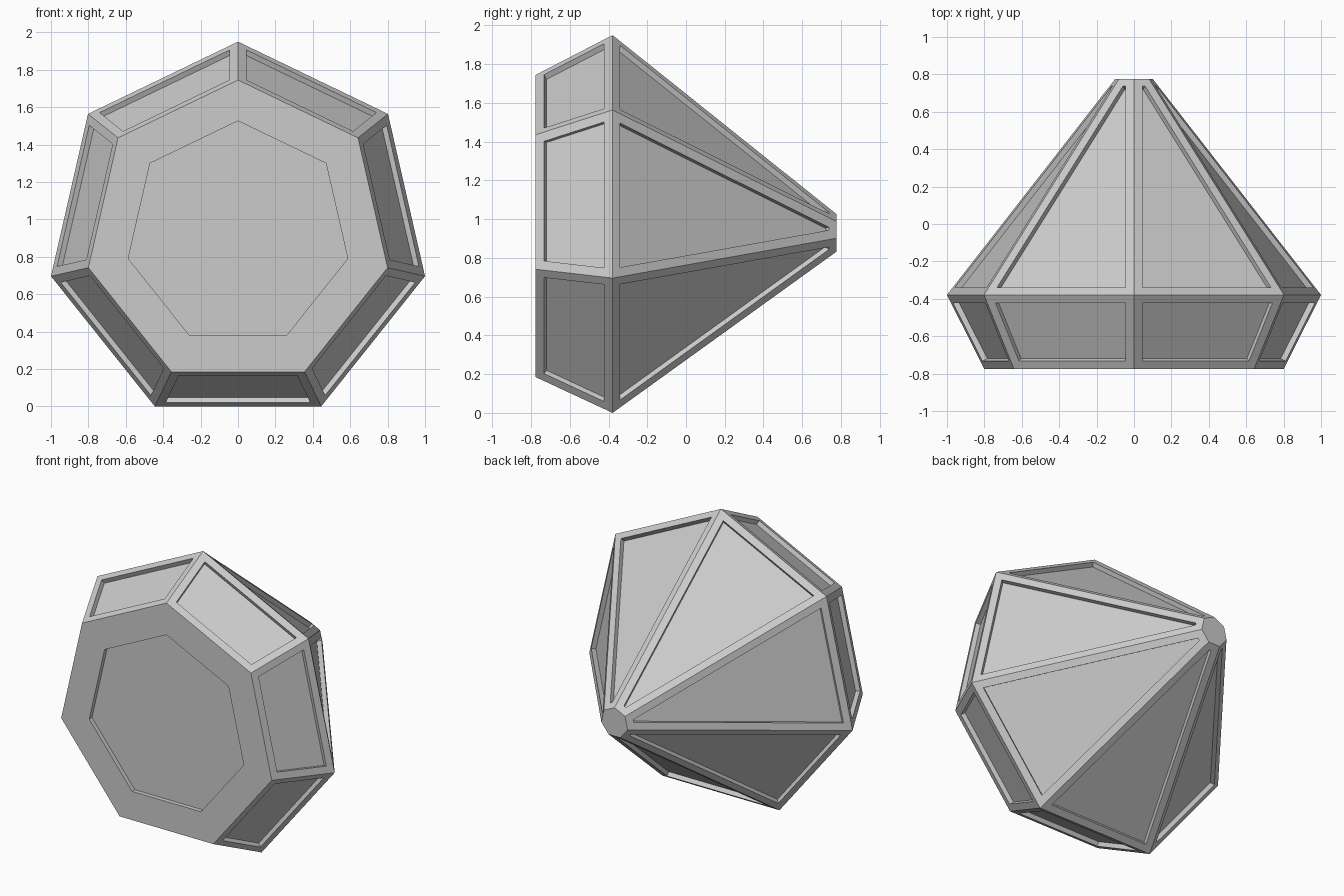
import bpy, bmesh
from math import sin, cos, pi

if "Cube" in bpy.data.objects:
    bpy.data.objects.remove(bpy.data.objects["Cube"])

SIDES = 7
R = 1 / cos(pi / 14)            # girdle radius giving a width of 2
CZ = R * cos(pi / 7)            # centre height so the lowest edge sits on z = 0
PANEL, TABLE, DEPTH = 0.048, 0.197, 0.03

bm = bmesh.new()


def ring(y, r):
    return [bm.verts.new((r * sin(2 * pi * i / SIDES), y, CZ + r * cos(2 * pi * i / SIDES)))
            for i in range(SIDES)]


def band(a, b):
    return [bm.faces.new((a[i], a[(i + 1) % SIDES], b[(i + 1) % SIDES], b[i]))
            for i in range(SIDES)]


def recess(faces, border):
    # frame each face, then sink its middle straight in
    bmesh.ops.inset_individual(bm, faces=faces, thickness=border, use_even_offset=True)
    bmesh.ops.inset_individual(bm, faces=faces, thickness=0, depth=-DEPTH)


# cut gem rings: table, girdle, blunt tip
table_ring = ring(-0.776, 0.8 * R)
girdle_ring = ring(-0.379, R)
tip_ring = ring(0.776, 0.1 * R)
facets = band(table_ring, girdle_ring) + band(girdle_ring, tip_ring)
table = bm.faces.new(table_ring)
bm.faces.new(tip_ring)
bmesh.ops.recalc_face_normals(bm, faces=bm.faces[:])
bm.normal_update()

# recessed panels on the side facets and the table
recess(facets, PANEL)
recess([table], TABLE)

mesh = bpy.data.meshes.new("gem")
bm.to_mesh(mesh)
bm.free()
gem = bpy.data.objects.new("gem", mesh)
bpy.context.collection.objects.link(gem)
